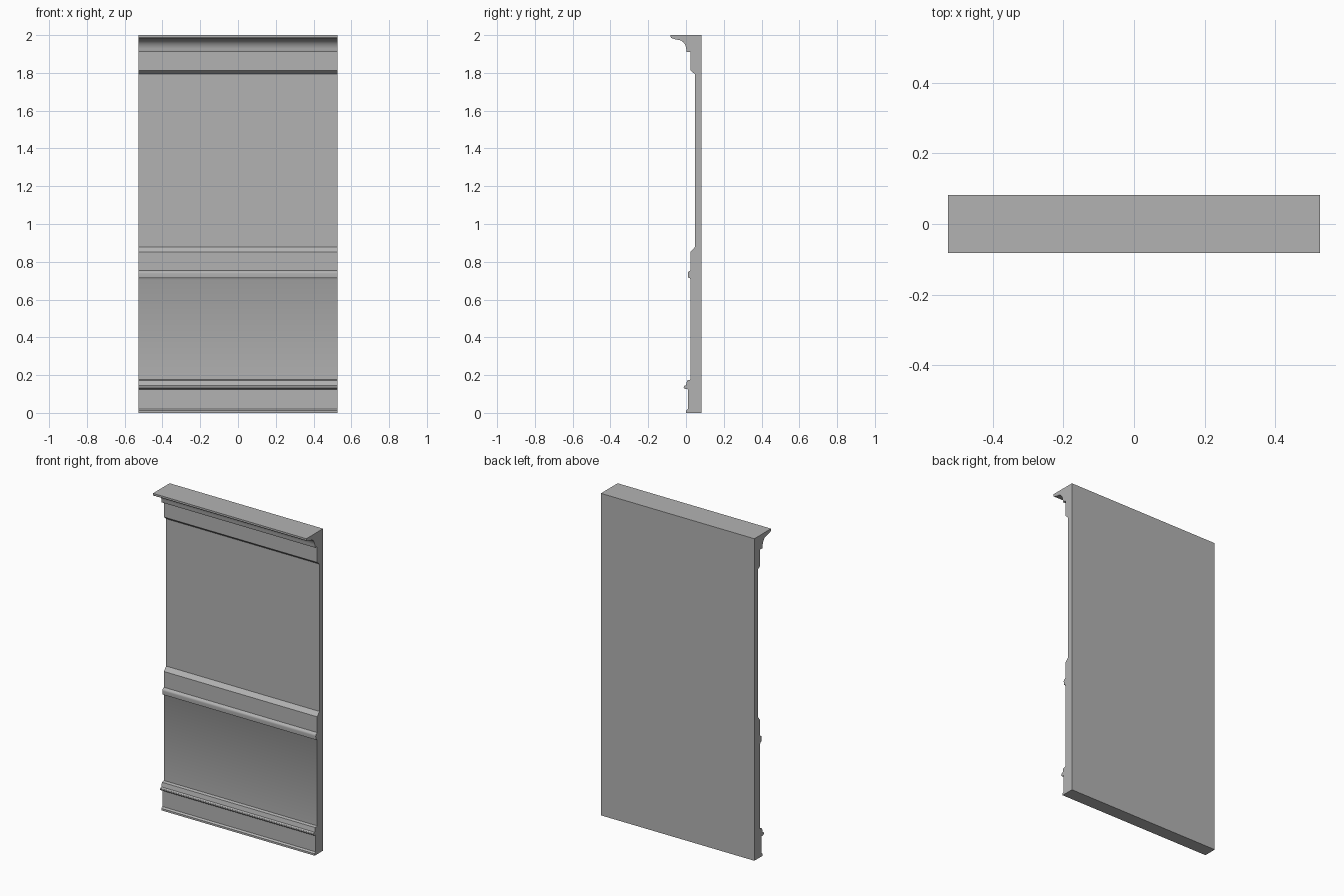
import bpy, bmesh, math

cube = bpy.data.objects.get("Cube")
if cube:
    bpy.data.objects.remove(cube, do_unlink=True)

HALF_WIDTH = 0.527
BACK = 0.082
DADO = 0.025      # face of the lower panel and the frieze
FIELD = 0.047     # recessed face of the upper field


def arc(cy, cz, ry, rz, start, end, steps):
    """Points on an elliptical arc, angles in degrees."""
    angles = [math.radians(start + (end - start) * i / steps) for i in range(steps + 1)]
    return [(cy + ry * math.cos(a), cz + rz * math.sin(a)) for a in angles]


# Each moulding is a run of (y, z) points, from the floor upwards
baseboard = [(0.0, 0.0), (0.0, 0.012), (0.01, 0.02), (0.01, 0.125)]
baseboard_cap = (arc(0.0, 0.136, 0.012, 0.01, 270, 90, 6)
                 + [(0.002, 0.155), (0.006, 0.172), (DADO, 0.176)])
chair_rail = ([(DADO, 0.705), (0.02, 0.714), (0.012, 0.715)]
              + arc(0.021, 0.738, 0.011, 0.014, 180, 90, 5) + [(DADO, 0.755)])
dado_ledge = [(DADO, 0.853), (FIELD, 0.878)]
frieze = [(FIELD, 1.793), (DADO, 1.812), (DADO, 1.911)]
cornice = ([(0.004, 1.911)]
           + arc(-0.04, 1.918, 0.042, 0.056, 0, 90, 10)
           + [(-0.065, 1.98), (-0.078, 1.985), (-0.082, 1.991), (-0.082, 2.0)])
back = [(BACK, 2.0), (BACK, 0.0)]
profile = (baseboard + baseboard_cap + chair_rail + dado_ledge
           + frieze + cornice + back)

# Plain plaster colour
plaster = bpy.data.materials.new("grey plaster")
plaster.use_nodes = True
colour = (0.45, 0.45, 0.45, 1.0)
plaster.diffuse_color = colour
plaster.node_tree.nodes["Principled BSDF"].inputs["Base Color"].default_value = colour

# Extrude the whole section along the wall
bm = bmesh.new()
section = bm.faces.new([bm.verts.new((-HALF_WIDTH, y, z)) for y, z in profile])
swept = bmesh.ops.extrude_face_region(bm, geom=[section], use_keep_orig=True)
moved = [g for g in swept["geom"] if isinstance(g, bmesh.types.BMVert)]
bmesh.ops.translate(bm, verts=moved, vec=(2 * HALF_WIDTH, 0, 0))
bmesh.ops.recalc_face_normals(bm, faces=bm.faces)
mesh = bpy.data.meshes.new("wall_panel")
bm.to_mesh(mesh)
bm.free()
mesh.materials.append(plaster)

wall_panel = bpy.data.objects.new("wall_panel", mesh)
bpy.context.collection.objects.link(wall_panel)
bpy.ops.object.select_all(action="DESELECT")
wall_panel.select_set(True)
bpy.context.view_layer.objects.active = wall_panel
bpy.ops.object.shade_smooth_by_angle(angle=math.radians(30))
